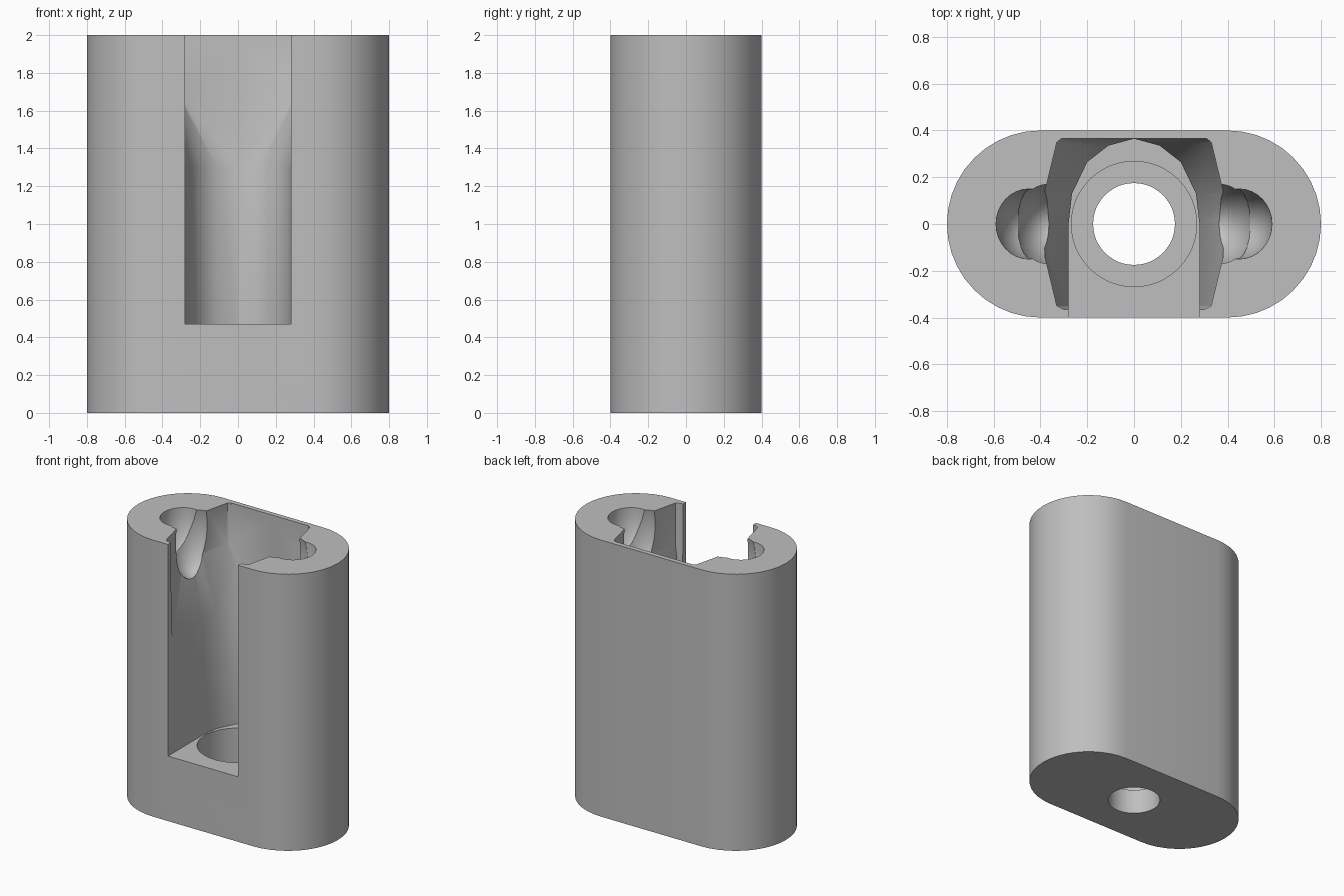
import bpy, bmesh, math
from mathutils import Matrix

cube = bpy.data.objects.get("Cube")
if cube:
    bpy.data.objects.remove(cube, do_unlink=True)

grey = bpy.data.materials.new("plain grey")
grey.use_nodes = True
colour = (0.52, 0.52, 0.52, 1)
grey.diffuse_color = colour
grey.node_tree.nodes["Principled BSDF"].inputs["Base Color"].default_value = colour


def finish(name, bm):
    bmesh.ops.recalc_face_normals(bm, faces=bm.faces)
    mesh = bpy.data.meshes.new(name)
    bm.to_mesh(mesh)
    bm.free()
    mesh.materials.append(grey)
    obj = bpy.data.objects.new(name, mesh)
    bpy.context.collection.objects.link(obj)
    return obj


def prism(name, outline, z0, z1):
    bm = bmesh.new()
    face = bm.faces.new([bm.verts.new((x, y, z0)) for x, y in outline])
    new = bmesh.ops.extrude_face_region(bm, geom=[face])["geom"]
    top = [v for v in new if isinstance(v, bmesh.types.BMVert)]
    bmesh.ops.translate(bm, verts=top, vec=(0, 0, z1 - z0))
    return finish(name, bm)


def arc(cx, r, start, sweep, n):
    angles = [math.radians(start + sweep * i / n) for i in range(n + 1)]
    return [(cx + r * math.cos(a), r * math.sin(a)) for a in angles]


def hull(name, points):
    bm = bmesh.new()
    for p in points:
        bm.verts.new(p)
    bmesh.ops.convex_hull(bm, input=bm.verts)
    loose = [v for v in bm.verts if not v.link_faces]
    bmesh.ops.delete(bm, geom=loose, context="VERTS")
    return finish(name, bm)


def ellipsoid(name, centre, size):
    bm = bmesh.new()
    matrix = Matrix.Translation(centre) @ Matrix.Diagonal((*size, 1))
    bmesh.ops.create_uvsphere(bm, u_segments=32, v_segments=20, radius=1, matrix=matrix)
    return finish(name, bm)


def mirrored(half):
    return half + [(-x, y) for x, y in reversed(half) if x > 0]


# Outer body with rounded ends
body = prism("holder_body", arc(0.4, 0.4, -90, 180, 20) + arc(-0.4, 0.4, 90, 180, 20), 0, 2)

# Front slot with an arched back
arch = [(0.28, 0), (0.265, 0.13), (0.2, 0.265), (0.11, 0.335), (0, 0.365)]
slot = prism("slot_cutter", mirrored([(0.28, -0.6)] + arch), 0.47, 2.2)

# Wider pocket at the top, tapering down into the arch
rim = mirrored([(0.3, -0.365), (0.33, -0.35), (0.4, -0.06),
                (0.4, 0.06), (0.33, 0.35), (0.31, 0.365)])
pocket = hull("pocket_cutter",
              [(x, y, z) for x, y in rim for z in (1.7, 2.2)]
              + [(x, y, 1.3) for x, y in mirrored([(0.28, -0.35)] + arch)])

# Stepped hole in the floor
bore = prism("bore_cutter", arc(0, 0.268, 0, 352.5, 47), 0.18, 0.6)
hole = prism("hole_cutter", arc(0, 0.175, 0, 352.5, 47), -0.2, 0.5)

# Finger scoops on both sides of the pocket
cutters = [slot, pocket, bore, hole]
for side in (-1, 1):
    cutters.append(ellipsoid("scoop_cutter", (side * 0.45, 0, 2.0), (0.14, 0.15, 0.28)))
    cutters.append(ellipsoid("scoop_base_cutter", (side * 0.36, 0, 1.9), (0.16, 0.18, 0.32)))

bpy.context.view_layer.objects.active = body
body.select_set(True)
for cutter in cutters:
    cutter.hide_render = True
    mod = body.modifiers.new(cutter.name, "BOOLEAN")
    mod.operation = "DIFFERENCE"
    mod.solver = "EXACT"
    mod.object = cutter
    bpy.ops.object.modifier_apply(modifier=mod.name)
    bpy.data.objects.remove(cutter, do_unlink=True)

bpy.ops.object.shade_smooth_by_angle(angle=math.radians(30))
